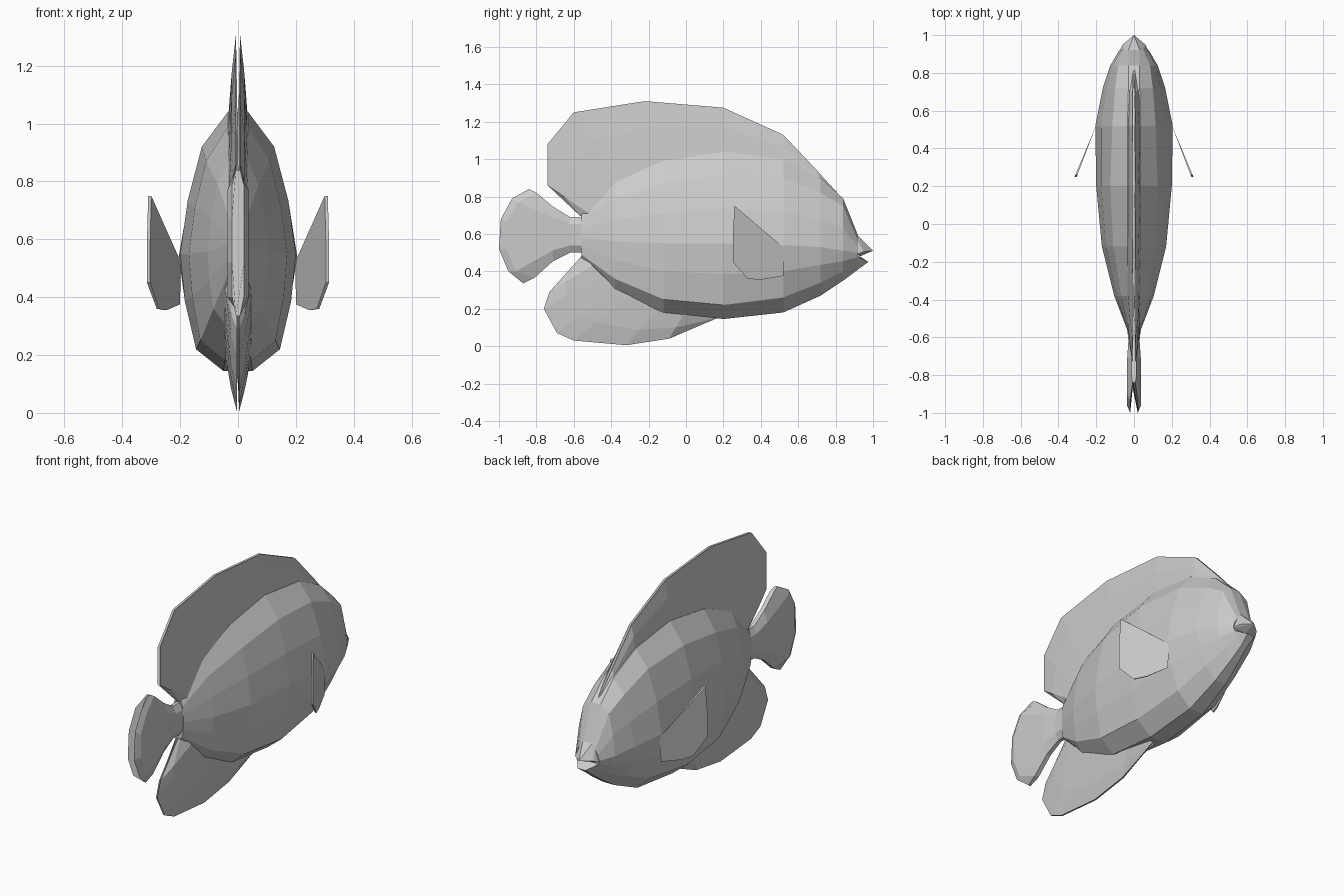
import bpy, bmesh
from mathutils import Vector

cube = bpy.data.objects.get("Cube")
if cube:
    bpy.data.objects.remove(cube)

grey = bpy.data.materials.new("plain grey")
grey.use_nodes = True
colour = (0.6, 0.6, 0.6, 1)
grey.diffuse_color = colour
grey.node_tree.nodes["Principled BSDF"].inputs["Base Color"].default_value = colour


def finish(name, bm):
    """Clean the mesh and link it as a flat shaded object."""
    bmesh.ops.remove_doubles(bm, verts=bm.verts, dist=0.0005)
    bmesh.ops.recalc_face_normals(bm, faces=bm.faces)
    mesh = bpy.data.meshes.new(name)
    bm.to_mesh(mesh)
    bm.free()
    mesh.materials.append(grey)
    obj = bpy.data.objects.new(name, mesh)
    bpy.context.scene.collection.objects.link(obj)
    return obj


def loft(name, rings):
    """Join closed rings of equal length and cap both ends."""
    bm = bmesh.new()
    loops = [[bm.verts.new(p) for p in ring] for ring in rings]
    for a, b in zip(loops, loops[1:]):
        for i in range(len(a)):
            j = (i + 1) % len(a)
            bm.faces.new((a[i], a[j], b[j], b[i]))
    bm.faces.new(loops[0])
    bm.faces.new(loops[-1])
    return finish(name, bm)


def fin(name, rows, halves, end_scale=1.0):
    """Thick plate in the middle plane, each row a line of (y, z) points."""
    rings = []
    for row, half in zip(rows, halves):
        last = len(row) - 1
        widths = [half * (end_scale if i in (0, last) else 1) for i in range(last + 1)]
        left = [Vector((w, y, z)) for w, (y, z) in zip(widths, row)]
        right = [Vector((-w, y, z)) for w, (y, z) in zip(widths, row)]
        rings.append(left + right[::-1])
    return loft(name, rings)


def midway(a, b, t):
    return [tuple(Vector(p).lerp(Vector(q), t)) for p, q in zip(a, b)]


def hull(name, half_points):
    """Convex solid from points on one side and their mirror images."""
    bm = bmesh.new()
    for x, y, z in half_points:
        for side in {x, -x}:
            bm.verts.new((side, y, z))
    bmesh.ops.convex_hull(bm, input=bm.verts)
    return finish(name, bm)


# Body: y, heights (belly, chine, middle, shoulder, back), half widths (chine, middle, shoulder, back)
stations = [
    (0.92, (0.41, 0.45, 0.50, 0.56, 0.59), (0.05, 0.078, 0.05, 0.03)),
    (0.84, (0.35, 0.40, 0.51, 0.75, 0.79), (0.07, 0.125, 0.085, 0.03)),
    (0.72, (0.27, 0.34, 0.53, 0.82, 0.90), (0.10, 0.165, 0.10, 0.03)),
    (0.52, (0.18, 0.26, 0.54, 0.90, 1.00), (0.13, 0.205, 0.115, 0.035)),
    (0.20, (0.145, 0.22, 0.55, 0.92, 1.04), (0.145, 0.20, 0.125, 0.035)),
    (-0.12, (0.18, 0.25, 0.55, 0.87, 0.99), (0.13, 0.17, 0.11, 0.035)),
    (-0.38, (0.29, 0.36, 0.56, 0.79, 0.88), (0.085, 0.105, 0.07, 0.03)),
    (-0.56, (0.47, 0.49, 0.58, 0.67, 0.70), (0.03, 0.036, 0.03, 0.02)),
]
rings = []
for y, (zb, zc, zm, zs, zt), (wc, wm, ws, wt) in stations:
    half = [
        (wc * 0.35, zb),
        (wc, zc),
        (wc * 0.3 + wm * 0.7, (zc + zm) / 2),
        (wm, zm),
        (ws * 0.35 + wm * 0.65, (zm + zs) / 2),
        (ws, zs),
        (wt, zt),
    ]
    rings.append([(x, y, z) for x, z in half] + [(-x, y, z) for x, z in half[::-1]])
loft("body", rings)

# Lips, leaving a small open mouth between them
hull("upper_lip", [(0, 1, 0.51), (0.06, 0.95, 0.505), (0.03, 0.92, 0.59),
                   (0.05, 0.92, 0.56), (0.078, 0.915, 0.49), (0, 0.93, 0.48)])
hull("lower_jaw", [(0.025, 0.975, 0.45), (0.075, 0.915, 0.48), (0.05, 0.92, 0.45),
                   (0.018, 0.92, 0.41), (0, 0.93, 0.48)])

# Dorsal fin along the whole back
base = [(0.83, 0.77), (0.72, 0.86), (0.52, 0.97), (0.2, 1.02), (-0.12, 0.97),
        (-0.36, 0.87), (-0.45, 0.78), (-0.52, 0.71), (-0.54, 0.68)]
edge = [(0.84, 0.785), (0.7, 0.94), (0.52, 1.13), (0.2, 1.275), (-0.22, 1.31),
        (-0.6, 1.25), (-0.74, 1.08), (-0.74, 0.86), (-0.57, 0.70)]
fin("dorsal_fin", [base, midway(base, edge, 0.6), edge], (0.034, 0.022, 0.007), 0.5)

# Anal fin under the rear of the body
base = [(0.2, 0.16), (0.0, 0.19), (-0.14, 0.21), (-0.3, 0.27), (-0.38, 0.32),
        (-0.45, 0.38), (-0.5, 0.43), (-0.54, 0.48)]
edge = [(0.15, 0.145), (-0.09, 0.04), (-0.32, 0.005), (-0.6, 0.03), (-0.69, 0.07),
        (-0.76, 0.2), (-0.73, 0.29), (-0.56, 0.48)]
fin("anal_fin", [base, midway(base, edge, 0.6), edge], (0.045, 0.025, 0.004), 0.5)

# Tail fin, with a bevelled rear rim
root = [(-0.46, 0.69 - 0.038 * i) for i in range(6)]
stem = [(-0.62, 0.69 - 0.038 * i) for i in range(6)]
flare = [(-0.71, 0.745 - 0.058 * i) for i in range(6)]
inner = [(-0.8, 0.82), (-0.9, 0.77), (-0.96, 0.66), (-0.96, 0.52), (-0.91, 0.4), (-0.81, 0.365)]
rim = [(-0.84, 0.84), (-0.93, 0.79), (-0.99, 0.68), (-1, 0.52), (-0.95, 0.4), (-0.87, 0.335)]
fin("tail_fin", [root, stem, flare, inner, rim], (0.036, 0.03, 0.036, 0.037, 0.02), 0.35)

# Pectoral fins swept out and back from the sides
outline = [(0.53, 0.52), (0.26, 0.75), (0.25, 0.6), (0.25, 0.45), (0.33, 0.36), (0.4, 0.355), (0.52, 0.375)]
for name, side in (("left", 1), ("right", -1)):
    sheets = [[(side * (0.197 + (0.53 - y) * slope), y, z) for y, z in outline]
              for slope in (0.42, 0.38)]
    loft(name + "_pectoral_fin", sheets)
